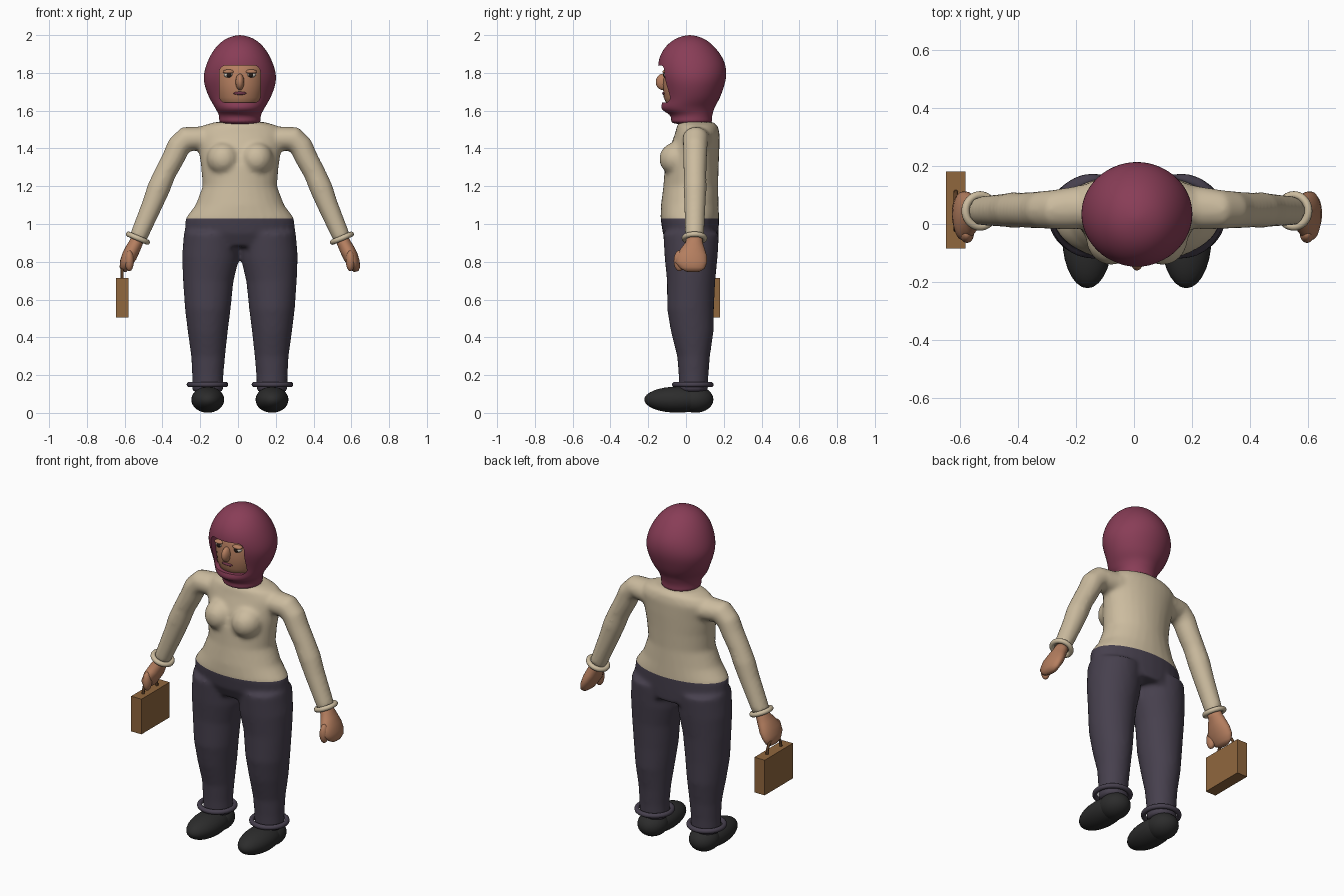
import bpy, bmesh, math
from mathutils import Matrix, Vector

if "Cube" in bpy.data.objects:
    bpy.data.objects.remove(bpy.data.objects["Cube"])

CX = 0.01        # body centre line
HEM = 1.03       # where the sweater meets the trousers


def material(name, rgb):
    m = bpy.data.materials.new(name)
    m.use_nodes = True
    m.diffuse_color = (*rgb, 1)
    m.node_tree.nodes["Principled BSDF"].inputs["Base Color"].default_value = (*rgb, 1)
    return m


SCARF = material("scarf_plum", (0.25, 0.047, 0.095))
KNIT = material("sweater_beige", (0.60, 0.50, 0.345))
NAVY = material("trousers_slate", (0.062, 0.051, 0.075))
SKIN = material("skin_tan", (0.46, 0.21, 0.115))
SHOE = material("shoe_black", (0.025, 0.025, 0.025))
LEATHER = material("bag_brown", (0.28, 0.135, 0.048))
STRAP = material("strap_dark_brown", (0.11, 0.05, 0.02))
WHITE = material("eye_white", (0.65, 0.6, 0.52))
DARK = material("eye_dark", (0.02, 0.013, 0.01))
LIP = material("lip_mauve", (0.17, 0.04, 0.07))


def loft(bm, rows, side=1, n=28):
    """Skin elliptical rings (x, y, z, rx, ry) set square to a path in the xz plane."""
    pts = [Vector((r[0], 0, r[2])) for r in rows]
    rings = []
    for i, (x, y, z, rx, ry) in enumerate(rows):
        t = (pts[min(i + 1, len(pts) - 1)] - pts[max(i - 1, 0)]).normalized()
        u = Vector((t.z, 0, -t.x))
        ring = []
        for k in range(n):
            a = 2 * math.pi * k / n
            p = Vector((x, y, z)) + u * rx * math.cos(a) + Vector((0, ry * math.sin(a), 0))
            ring.append(bm.verts.new((p.x * side + CX, p.y, p.z)))
        rings.append(ring)
    for a, b in zip(rings, rings[1:]):
        for k in range(n):
            bm.faces.new((a[k], a[(k + 1) % n], b[(k + 1) % n], b[k]))
    bm.faces.new(rings[0])
    bm.faces.new(rings[-1])


def blob(bm, loc, radii, side=1):
    m = Matrix.Translation((loc[0] * side + CX, loc[1], loc[2])) @ Matrix.Diagonal((*radii, 1))
    bmesh.ops.create_uvsphere(bm, u_segments=28, v_segments=16, radius=1, matrix=m)


def finish(name, bm, mat, smooth=True):
    bmesh.ops.recalc_face_normals(bm, faces=bm.faces)
    me = bpy.data.meshes.new(name)
    bm.to_mesh(me)
    bm.free()
    me.materials.append(mat)
    ob = bpy.data.objects.new(name, me)
    bpy.context.collection.objects.link(ob)
    me.polygons.foreach_set("use_smooth", [smooth] * len(me.polygons))
    return ob


def bake(ob):
    """Apply the modifiers of an object."""
    me = bpy.data.meshes.new_from_object(ob.evaluated_get(bpy.context.evaluated_depsgraph_get()))
    ob.modifiers.clear()
    ob.data = me


def torus(name, loc, tilt, major, minor, mat):
    bpy.ops.mesh.primitive_torus_add(location=loc, rotation=(0, tilt, 0), major_radius=major,
                                     minor_radius=minor, major_segments=40, minor_segments=12)
    ob = bpy.context.object
    ob.name = name
    ob.data.materials.append(mat)
    bpy.ops.object.shade_smooth()


# Body: torso, legs and sleeves fused into one soft skin
bm = bmesh.new()
loft(bm, [(0, .04, .88, .26, .13), (0, .025, .95, .293, .148), (0, .02, 1.03, .288, .155),
          (0, .02, 1.1, .235, .153), (0, .025, 1.2, .197, .145), (0, .03, 1.3, .205, .143),
          (0, .045, 1.4, .22, .132), (0, .06, 1.48, .235, .118), (0, .06, 1.52, .2, .108),
          (0, .055, 1.54, .13, .09)])
for s in (-1, 1):
    loft(bm, [(.17, .04, .11, .082, .077), (.17, .04, .2, .083, .079), (.168, .04, .3, .09, .087),
              (.17, .033, .43, .106, .113), (.17, .024, .55, .121, .124),
              (.168, .027, .7, .134, .128), (.157, .027, .82, .15, .14),
              (.15, .027, .95, .146, .148)], s)
    loft(bm, [(.12, .07, 1.445, .06, .08), (.22, .055, 1.452, .064, .074), (.285, .05, 1.45, .067, .068),
              (.325, .049, 1.41, .063, .065), (.352, .048, 1.35, .06, .063), (.395, .048, 1.27, .058, .06),
              (.43, .048, 1.19, .061, .061), (.465, .047, 1.1, .055, .057), (.54, .045, .925, .047, .05)], s)
    blob(bm, (.088, -.045, 1.345), (.088, .097, .09), s)
body = finish("body", bm, KNIT)
mod = body.modifiers.new("fuse", "REMESH")
mod.mode, mod.voxel_size = "VOXEL", 0.012
mod = body.modifiers.new("soften", "SMOOTH")
mod.factor, mod.iterations = 0.5, 8
bake(body)
body.data.materials.clear()
body.data.materials.append(KNIT)
body.data.materials.append(NAVY)
bm = bmesh.new()
bm.from_mesh(body.data)
bmesh.ops.bisect_plane(bm, geom=bm.verts[:] + bm.edges[:] + bm.faces[:],
                       plane_co=(0, 0, HEM), plane_no=(0, 0, 1))
for f in bm.faces:
    c = f.calc_center_median()
    f.material_index = int(c.z < HEM and abs(c.x - CX) < 0.4)
    f.smooth = True
bm.to_mesh(body.data)
bm.free()

# Hands, cuffs, shoes and trouser hems
for s, label in ((-1, "right"), (1, "left")):
    bm = bmesh.new()
    loft(bm, [(.535, .045, .935, .034, .042), (.55, .043, .9, .036, .046), (.568, .035, .865, .039, .065),
              (.585, .028, .83, .04, .083), (.602, .028, .795, .034, .083),
              (.612, .035, .765, .026, .064), (.616, .037, .748, .012, .035)], s)
    blob(bm, (.585, -.035, .805), (.024, .03, .055), s)
    finish(label + "_hand", bm, SKIN)
    torus(label + "_cuff", (s * .54 + CX, .045, .925), -s * .4, .054, .014, KNIT)

    bm = bmesh.new()
    blob(bm, (.17, -.045, .07), (.087, .176, .069), s)
    blob(bm, (.17, .05, .071), (.083, .095, .07), s)
    finish(label + "_shoe", bm, SHOE)
    torus(label + "_trouser_hem", (s * .172 + CX, .036, .15), 0, .096, .014, NAVY)

# Head scarf with an opening for the face
bm = bmesh.new()
loft(bm, [(0, .03, 1.525, .112, .112), (0, .03, 1.555, .109, .107), (0, .028, 1.58, .112, .112),
          (0, .01, 1.6, .124, .137), (0, .01, 1.625, .137, .145), (0, .03, 1.66, .16, .148),
          (0, .035, 1.72, .185, .165), (0, .035, 1.78, .197, .182), (0, .03, 1.85, .178, .182),
          (0, .022, 1.915, .146, .152), (0, .02, 1.965, .102, .105), (0, .02, 1.99, .056, .058),
          (0, .02, 2.0, .012, .012)], n=32)
scarf = finish("head_scarf", bm, SCARF)
scarf.modifiers.new("round", "SUBSURF").levels = 2

bm = bmesh.new()
bmesh.ops.create_cube(bm, size=1, matrix=Matrix.Translation((CX, -.17, 1.741)) @ Matrix.Diagonal((.216, .24, .198, 1)))
corners = [e for e in bm.edges if abs(e.verts[0].co.y - e.verts[1].co.y) > .1]
bmesh.ops.bevel(bm, geom=corners, offset=.035, segments=6, profile=.5, affect="EDGES")
cutter = finish("face_cutter", bm, SCARF)
cutter.hide_render = True
mod = scarf.modifiers.new("opening", "BOOLEAN")
mod.operation, mod.object, mod.solver = "DIFFERENCE", cutter, "EXACT"
bake(scarf)
bpy.data.objects.remove(cutter)
bpy.ops.object.select_all(action="DESELECT")
scarf.select_set(True)
bpy.context.view_layer.objects.active = scarf
bpy.ops.object.shade_smooth_by_angle(angle=math.radians(40))

# Face with nose and eyelids
bm = bmesh.new()
loft(bm, [(0, 0, 1.6, .06, .06), (0, 0, 1.63, .1, .1), (0, 0, 1.67, .122, .118), (0, 0, 1.74, .13, .123),
          (0, 0, 1.81, .13, .116), (0, 0, 1.86, .11, .1)])
blob(bm, (0, -.12, 1.752), (.023, .04, .044))
for s in (-1, 1):
    blob(bm, (.06, -.104, 1.806), (.03, .02, .012), s)
finish("face", bm, SKIN)

for s, label in ((-1, "right"), (1, "left")):
    bm = bmesh.new()
    blob(bm, (.06, -.102, 1.79), (.025, .016, .015), s)
    finish(label + "_eye", bm, WHITE)
    bm = bmesh.new()
    blob(bm, (.058, -.112, 1.789), (.014, .009, .013), s)
    finish(label + "_iris", bm, DARK)
bm = bmesh.new()
blob(bm, (0, -.116, 1.692), (.034, .01, .009))
finish("lips", bm, LIP)

# Handbag with a looped strap
bm = bmesh.new()
bmesh.ops.create_cube(bm, size=1, matrix=Matrix.Translation((-.613, .048, .61)) @ Matrix.Diagonal((.068, .266, .21, 1)))
finish("handbag", bm, LEATHER, smooth=False)
curve = bpy.data.curves.new("bag_handle", "CURVE")
curve.dimensions, curve.bevel_depth, curve.bevel_resolution = "3D", .008, 3
spline = curve.splines.new("POLY")
spline.points.add(20)
for i, p in enumerate(spline.points):
    a = math.pi * i / 20
    p.co = (-.613, .045 + .065 * math.cos(a), .712 + .08 * math.sin(a), 1)
curve.materials.append(STRAP)
bpy.context.collection.objects.link(bpy.data.objects.new("bag_handle", curve))
